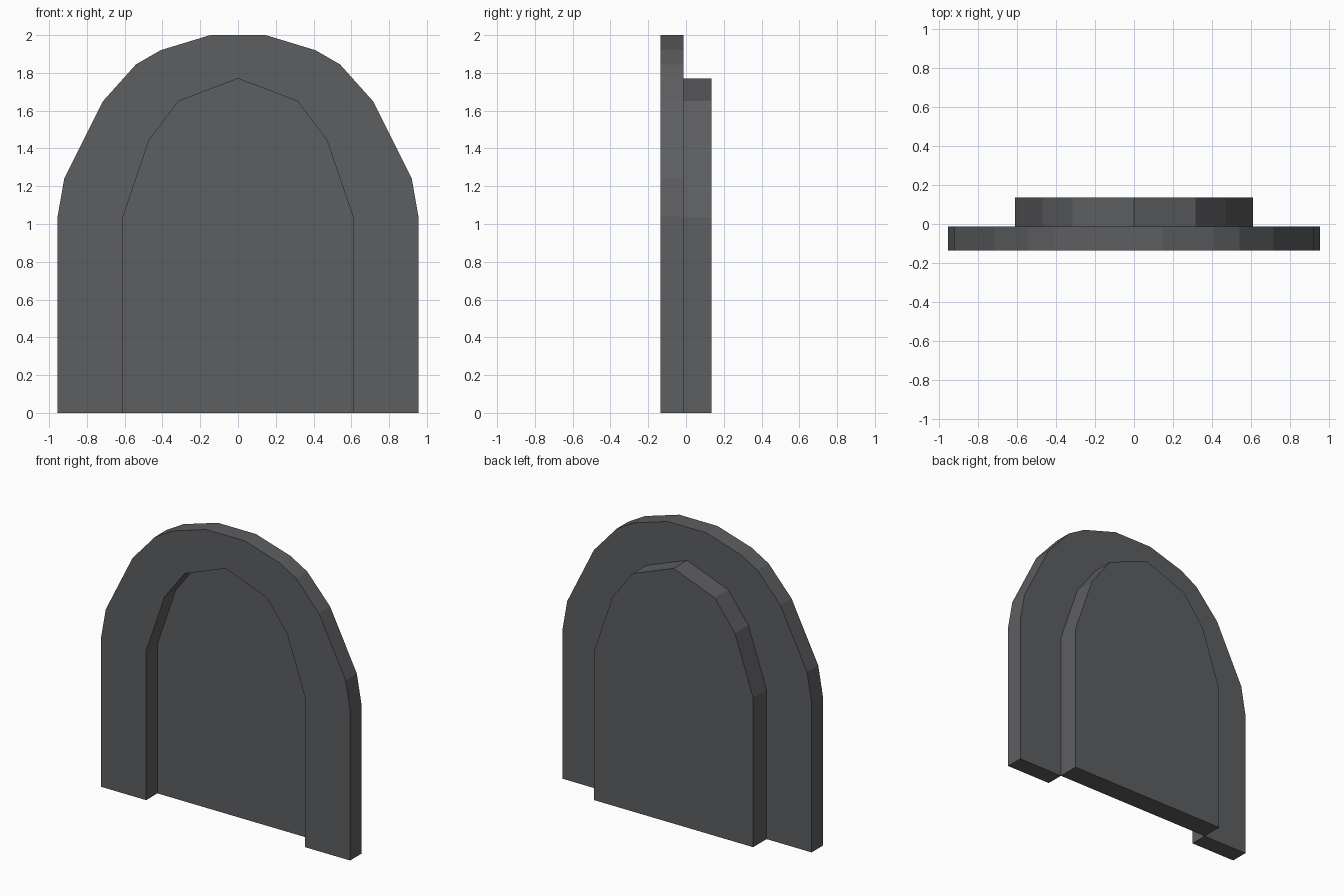
import bpy, bmesh

if "Cube" in bpy.data.objects:
    bpy.data.objects.remove(bpy.data.objects["Cube"])

# Dark grey used for the whole model
grey = bpy.data.materials.new("dark grey")
grey.diffuse_color = (0.11, 0.112, 0.12, 1)
grey.use_nodes = True
grey.node_tree.nodes["Principled BSDF"].inputs["Base Color"].default_value = grey.diffuse_color

# Right halves of the arch outlines, from floor to crown (x, z)
OUTER = [(0.955, 0), (0.955, 1.04), (0.92, 1.24), (0.715, 1.65),
         (0.54, 1.845), (0.41, 1.92), (0.147, 2.0)]
INNER = [(0.61, 0), (0.61, 1.035), (0.47, 1.445), (0.315, 1.65), (0, 1.77)]


def mirrored(half):
    """Complete a half outline across x = 0."""
    return half + [(-x, z) for x, z in reversed(half) if x > 0]


def extrude_outline(name, outline, y0, y1):
    """Solid plate with the given xz outline between y0 and y1."""
    bm = bmesh.new()
    face = bm.faces.new([bm.verts.new((x, y0, z)) for x, z in outline])
    new = bmesh.ops.extrude_face_region(bm, geom=[face], use_keep_orig=True)["geom"]
    verts = [g for g in new if isinstance(g, bmesh.types.BMVert)]
    bmesh.ops.translate(bm, verts=verts, vec=(0, y1 - y0, 0))
    bmesh.ops.recalc_face_normals(bm, faces=bm.faces)
    mesh = bpy.data.meshes.new(name)
    bm.to_mesh(mesh)
    bm.free()
    mesh.materials.append(grey)
    obj = bpy.data.objects.new(name, mesh)
    bpy.context.collection.objects.link(obj)
    return obj


# Arched surround, open at the bottom
extrude_outline("arch_frame", mirrored(OUTER) + mirrored(INNER)[::-1], -0.135, -0.012)

# Door panel set behind the opening
extrude_outline("door_panel", mirrored(INNER), -0.012, 0.135)
